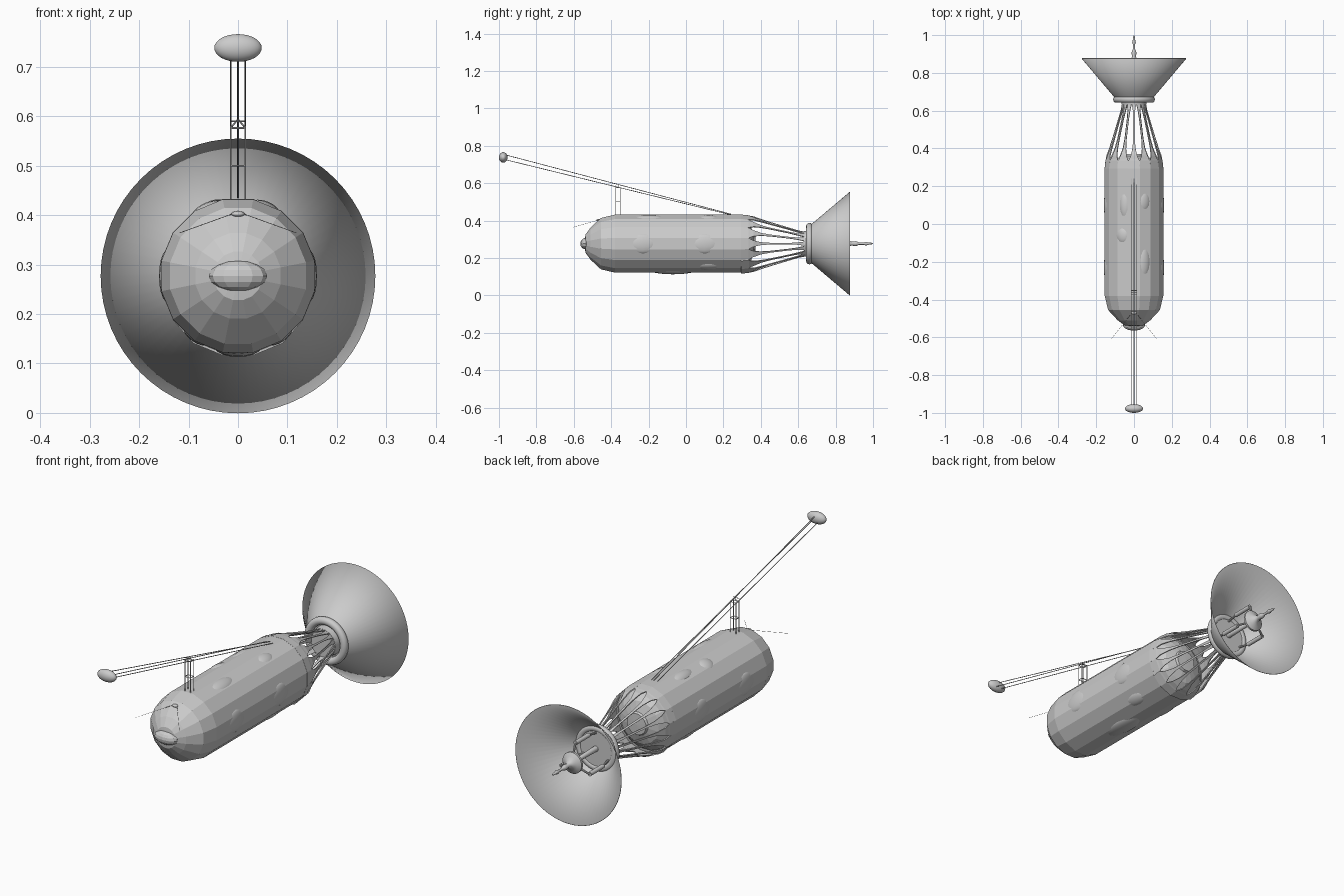
import bpy, bmesh, math
from mathutils import Vector, Matrix

if "Cube" in bpy.data.objects:
    bpy.data.objects.remove(bpy.data.objects["Cube"])

CZ = 0.277  # height of the long axis


def finish(name, bm, smooth=None):
    bmesh.ops.recalc_face_normals(bm, faces=bm.faces)
    me = bpy.data.meshes.new(name)
    bm.to_mesh(me)
    bm.free()
    ob = bpy.data.objects.new(name, me)
    bpy.context.scene.collection.objects.link(ob)
    if smooth:
        bpy.ops.object.select_all(action='DESELECT')
        ob.select_set(True)
        bpy.context.view_layer.objects.active = ob
        bpy.ops.object.shade_smooth_by_angle(angle=math.radians(smooth))
    return ob


def around(r, a, y, t=0.0):
    """Point at radius r, angle a round the long axis, shifted t sideways."""
    return Vector((r * math.cos(a) - t * math.sin(a), y,
                   CZ + r * math.sin(a) + t * math.cos(a)))


def lathe(name, profile, n, smooth=None, phase=0.0, closed=False):
    """Spin (y, r) points round the long axis."""
    bm = bmesh.new()
    rings = []
    for y, r in profile:
        if r == 0:
            rings.append([bm.verts.new((0, y, CZ))] * n)
        else:
            rings.append([bm.verts.new(around(r, phase + math.tau * i / n, y)) for i in range(n)])
    pairs = list(zip(rings, rings[1:]))
    if closed:
        pairs.append((rings[-1], rings[0]))
    for a, b in pairs:
        for i in range(n):
            j = (i + 1) % n
            bm.faces.new(list(dict.fromkeys((a[i], a[j], b[j], b[i]))))
    return finish(name, bm, smooth)


def rods(name, segments, r, n=6):
    """Thin straight cylinders between pairs of points."""
    bm = bmesh.new()
    for a, b in segments:
        a, b = Vector(a), Vector(b)
        d = b - a
        m = Matrix.Translation((a + b) / 2) @ d.to_track_quat('Z', 'Y').to_matrix().to_4x4()
        bmesh.ops.create_cone(bm, cap_ends=True, segments=n, radius1=r, radius2=r,
                              depth=d.length, matrix=m)
    return finish(name, bm, 40)


def ellipsoid(name, loc, size, u=24, v=12, smooth=60, rot=None):
    bm = bmesh.new()
    m = Matrix.Translation(loc) @ (rot or Matrix()) @ Matrix.Diagonal((*size, 1))
    bmesh.ops.create_uvsphere(bm, u_segments=u, v_segments=v, radius=1, matrix=m)
    return finish(name, bm, smooth)


# Faceted hull with blunt front and recessed rear dome
N = 16
lathe("hull", [(-.545, 0), (-.537, .05), (-.51, .088), (-.455, .14), (-.38, .158),
               (-.1, .158), (.1, .158), (.30, .158), (.302, .145), (.345, .10),
               (.36, .055), (.37, .05), (.372, 0)], N, phase=math.pi / N)

# Nose bulge
ellipsoid("nose", (0, -.535, CZ), (.059, .03, .031), 12, 8, None)

# Shallow blisters on the hull: angle, y, half length, half width, top radius
blisters = [(0, -.23, .085, .055, .160), (0, .1, .085, .055, .160),
            (180, -.23, .085, .055, .160), (180, .1, .085, .055, .160),
            (110, .1, .08, .032, .162), (115, -.06, .05, .04, .162),
            (68, -.2, .09, .036, .162), (68, .12, .06, .036, .161),
            (270, -.07, .13, .05, .164), (235, .12, .08, .035, .161),
            (305, .12, .08, .035, .161)]
for i, (deg, y, ly, w, top) in enumerate(blisters):
    a = math.radians(deg)
    ellipsoid(f"blister_{i + 1}", around(.14, a, y), (top - .14, ly, w), 16, 10, 60,
              Matrix.Rotation(-a, 4, 'Y'))

# Cage: sixteen tapering struts that merge into arches at both ends
rows = [(.295, .1555, .031), (.335, .151, .031), (.343, .149, .025), (.362, .146, .017),
        (.40, .132, .008), (.45, .116, .0045), (.55, .086, .004), (.60, .071, .006),
        (.625, .066, .010), (.64, .063, .0125)]
bm = bmesh.new()
for k in range(N):
    a = math.tau * k / N
    pts = [(bm.verts.new(around(r, a, y, -w)), bm.verts.new(around(r, a, y, w)))
           for y, r, w in rows]
    for p, q in zip(pts, pts[1:]):
        bm.faces.new((p[0], p[1], q[1], q[0]))
bmesh.ops.remove_doubles(bm, verts=bm.verts, dist=.0006)
cage = finish("strut_cage", bm)
mod = cage.modifiers.new("thickness", 'SOLIDIFY')
mod.thickness = .005

# Collar and rounded ring behind the dish
lathe("collar", [(.632, 0), (.632, .066), (.67, .07), (.67, 0)], 32, 40)
lathe("dish_ring", [(.66 + .018 * math.sin(math.tau * i / 12), .093 + .018 * math.cos(math.tau * i / 12))
                    for i in range(12)], 48, 60, closed=True)

# Wide open dish with a flat floor
dish = lathe("dish", [(.672, 0), (.672, .104), (.877, .277)], 64, 30)
mod = dish.modifiers.new("thickness", 'SOLIDIFY')
mod.thickness = .002
mod.offset = 0

# Feed inside the dish: mast, hat and pointed tip
lathe("feed_mast", [(.67, 0), (.67, .013), (.81, .010), (.83, 0)], 16, 40)
lathe("feed_tip", [(.82, 0), (.825, .03), (.84, .05), (.85, .05), (.86, .034), (.87, .018),
                   (.885, .010), (.905, .013), (.915, .011), (.925, .006), (.95, .006),
                   (.962, .010), (.975, .006), (.99, .005), (1.0, 0)], 24, 50)

# Three bent brackets holding the feed
brackets, links = [], []
for k in range(3):
    a = math.radians(90 + 120 * k)
    knee = around(.085, a, .825)
    brackets.append((around(.085, a, .725), knee))
    links += [(around(.075, a, .672), around(.085, a, .73)), (knee, around(.035, a, .842))]
rods("feed_brackets", brackets, .010, 12)
rods("feed_links", links, .005, 8)

# Long boom: three rods converging on the hull, with ball at the far end
END, ROOT = -.97, .24
top = lambda y: .435 + (ROOT - y) * .252
boom = [((x, ROOT, top(ROOT) - .004), (x, END, top(END) - .013)) for x in (-.015, .015)]
boom.append(((0, ROOT, top(ROOT)), (0, END, top(END) + .013)))
rods("boom", boom, .0018)
ellipsoid("boom_end", (0, -.977, .738), (.048, .023, .028), 32, 16)

# Boom support frame
frame = [((x, y, .42), (x, y, .58)) for x in (-.015, .015) for y in (-.375, -.352)]
for z in (.5, .576):
    frame += [((-.015, y, z), (.015, y, z)) for y in (-.375, -.352)]
    frame += [((x, -.375, z), (x, -.352, z)) for x in (-.015, .015)]
frame += [((s * .015, -.363, .576), (0, -.363, .594)) for s in (-1, 1)]
frame.append(((-.015, -.375, .59), (.015, -.375, .59)))
rods("boom_support", frame, .0017)

# Fine front whiskers on a small mount
rods("whiskers", [((s * .01, -.47, .403), (s * .118, -.605, .364)) for s in (-1, 1)], .0007, 4)
ellipsoid("whisker_mount", (0, -.468, .402), (.014, .012, .006), 12, 8)
